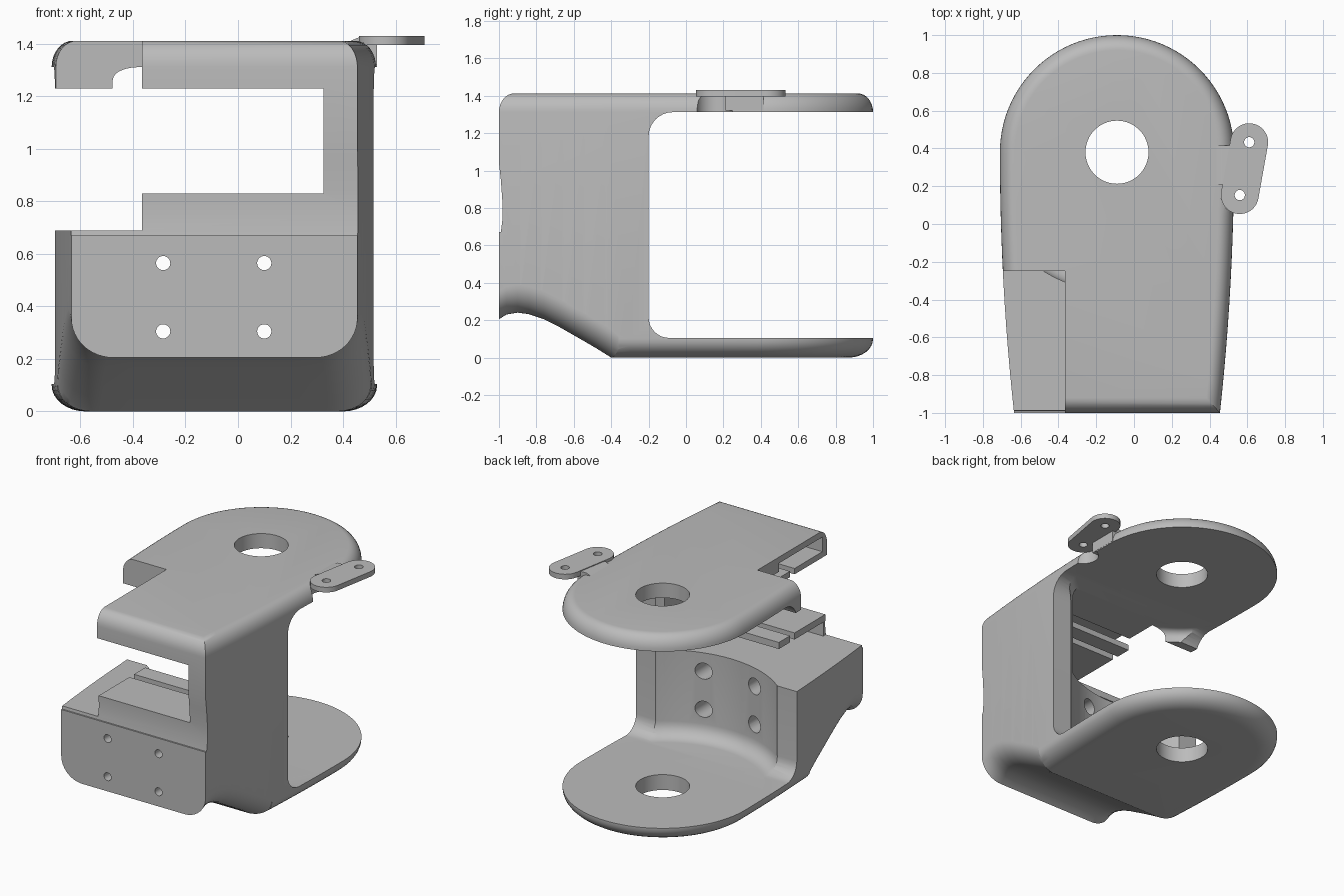
import bpy, bmesh, math
from mathutils import Vector

cube = bpy.data.objects.get("Cube")
if cube:
    bpy.data.objects.remove(cube, do_unlink=True)

CX, CY, R = -0.09, 0.38, 0.62          # hinge axis and rounded end radius

grey = bpy.data.materials.new("matte grey")
grey.use_nodes = True
COL = (0.5, 0.5, 0.5, 1)
grey.diffuse_color = COL
grey.node_tree.nodes["Principled BSDF"].inputs["Base Color"].default_value = COL


def make(name, bm):
    bmesh.ops.recalc_face_normals(bm, faces=bm.faces)
    me = bpy.data.meshes.new(name)
    bm.to_mesh(me)
    bm.free()
    ob = bpy.data.objects.new(name, me)
    bpy.context.collection.objects.link(ob)
    me.materials.append(grey)
    return ob


def loft(name, rings):
    """Closed solid through rings of equal point count."""
    bm = bmesh.new()
    rows = [[bm.verts.new(p) for p in ring] for ring in rings]
    n = len(rows[0])
    for a, b in zip(rows, rows[1:]):
        for i in range(n):
            j = (i + 1) % n
            bm.faces.new((a[i], a[j], b[j], b[i]))
    bm.faces.new(rows[0])
    bm.faces.new(rows[-1])
    return make(name, bm)


def box(name, x0, x1, y0, y1, z0, z1):
    ring = lambda z: [(x0, y0, z), (x1, y0, z), (x1, y1, z), (x0, y1, z)]
    return loft(name, [ring(z0), ring(z1)])


def circle(x, y, r, n=64):
    return [(x + r * math.cos(2 * math.pi * i / n), y + r * math.sin(2 * math.pi * i / n))
            for i in range(n)]


def disc(name, x, y, r, z0, z1):
    return loft(name, [[(px, py, z) for px, py in circle(x, y, r)] for z in (z0, z1)])


def y_cyl(name, x, z, r, y0, y1):
    return loft(name, [[(px, y, pz) for px, pz in circle(x, z, r, 32)] for y in (y0, y1)])


def x_prism(name, yz, x0=-2, x1=2):
    return loft(name, [[(x, y, z) for y, z in yz] for x in (x0, x1)])


def boolean(ob, cutter, op="DIFFERENCE"):
    m = ob.modifiers.new("cut", "BOOLEAN")
    m.operation, m.solver, m.object = op, "EXACT", cutter
    bpy.context.view_layer.objects.active = ob
    bpy.ops.object.modifier_apply(modifier=m.name)
    bpy.data.objects.remove(cutter, do_unlink=True)


def half_width(y):
    return R - 0.075 * ((CY - y) / (CY + 1)) ** 2


def outline(d):
    """Top outline moved inwards by d."""
    pts = [(CX + (R - d) * math.cos(a), CY + (R - d) * math.sin(a))
           for a in (math.pi * i / 48 for i in range(49))]
    ys = [CY + (-1 + d - CY) * i / 12 for i in range(1, 13)]
    pts += [(CX - half_width(y) + d, y) for y in ys]
    pts += [(CX + half_width(y) - d, y) for y in reversed(ys)]
    return pts


# Body: the outline lofted upwards with rounded lower and upper rims
levels = []
for i in range(9):
    a = math.pi / 2 * i / 8
    levels.append((0.13 * (1 - math.sin(a)), 0.1 * (1 - math.cos(a))))
for i in range(9):
    a = math.pi / 2 * i / 8
    levels.append((0.08 * (1 - math.cos(a)), 1.312 + 0.1 * math.sin(a)))
body = loft("bracket_body", [[(x, y, z) for x, y in outline(d)] for d, z in levels])

# Curved slope under the front, with rounded corners
path = [(-1.1, 0.17), (-1.0, 0.205), (-0.96, 0.23), (-0.9, 0.24), (-0.84, 0.232), (-0.76, 0.205),
        (-0.68, 0.165), (-0.58, 0.108), (-0.48, 0.05), (-0.4, 0.0), (-0.36, -0.03)]
rings = []
for y, zb in path:
    w = half_width(y)
    ring = []
    for i in range(-16, 17):
        t = i / 16
        s = math.copysign(min(1, max(0, (abs(t) - 0.25) / 0.75)), t)
        k = math.sin(abs(s) * math.pi / 2)
        x = CX + math.copysign((w - 0.16) * min(1, abs(t) / 0.25) + 0.16 * k, t)
        ring.append((x, y, zb + 0.15 * (1 - math.cos(abs(s) * math.pi / 2))))
    top = ring[-1][2]
    ring += [(CX + 0.9, y, top), (CX + 0.9, y, -0.5), (CX - 0.9, y, -0.5), (CX - 0.9, y, top)]
    rings.append(ring)
boolean(body, loft("slope_cutter", rings))

# Round cavity with filleted floor and ceiling
prof = []
for i in range(7):
    a = math.pi / 2 * i / 6
    prof.append((0.64 + 0.1 * math.sin(a), 0.205 - 0.1 * math.cos(a)))
for i in range(7):
    a = math.pi / 2 * i / 6
    prof.append((0.69 + 0.05 * math.cos(a), 1.262 + 0.05 * math.sin(a)))
boolean(body, loft("cavity_cutter", [[(x, y, z) for x, y in circle(CX, CY, r, 96)]
                                     for r, z in prof]))

# Open rear between the two plates, with rounded inner corners
yz = [(1.5, 0.105), (1.5, 1.312)]
for r, cz, a0 in ((0.13, 1.182, 90), (0.11, 0.215, 180)):
    for i in range(9):
        a = math.radians(a0 + 90 * i / 8)
        yz.append((-0.2 + r + r * math.cos(a), cz + r * math.sin(a)))
boolean(body, x_prism("rear_cutter", yz))

# Shallow recess above the front face
boolean(body, x_prism("front_recess", [(-1.2, 0.67), (-0.99, 0.67), (-0.98, 0.75),
                                       (-0.982, 0.84), (-0.99, 0.95), (-1.002, 1.06), (-1.2, 1.06)]))

# Window, side opening, card slots and the gaps between their shelves
WL, WR = -0.365, 0.325
for b in ((WL - 0.01, WR, -1.2, 0.0, 0.83, 1.23),
          (-1.5, WL, -1.2, 0.0, 0.69, 1.23),
          (-1.5, WL, -1.2, -0.25, 0.69, 1.6),
          (WL - 0.05, WR, -0.96, 0.0, 0.69, 0.785),
          (WL - 0.05, WR, -0.95, -0.48, 1.27, 1.37),
          (WL - 0.05, WR, -0.65, -0.60, 0.75, 0.9),
          (WL - 0.05, WR, -0.48, 0.0, 0.75, 0.9),
          (WL - 0.05, WR, -0.65, -0.60, 1.2, 1.3),
          (WL, WR, -0.49, -0.2, 1.2, 1.312)):
    boolean(body, box("window_cutter", *b))

# Hinge hole through both plates
boolean(body, disc("hinge_cutter", CX, CY, 0.167, -0.5, 2))

# Screw holes, wider on the inside
for x in (-0.285, 0.1):
    for z in (0.305, 0.565):
        boolean(body, y_cyl("screw_cutter", x, z, 0.027, -1.2, 0.0))
        boolean(body, y_cyl("screw_head_cutter", x, z, 0.055, -0.6, 0.0))

# Side tab: two rounded ends joined by straight edges, with a bridge to the plate
A, B = Vector((0.61, 0.433)), Vector((0.56, 0.153))
boolean(body, disc("tab_clearance", B.x, B.y, 0.1, 1.25, 1.6))
base = math.atan2(A.y - B.y, A.x - B.x)
pts = []
for c, start in ((A, base - math.pi / 2), (B, base + math.pi / 2)):
    for i in range(25):
        a = start + math.pi * i / 24
        pts.append((c.x + 0.1 * math.cos(a), c.y + 0.1 * math.sin(a)))
tab = loft("side_tab", [[(x, y, z) for x, y in pts] for z in (1.395, 1.43)])
for c in (A, B):
    boolean(tab, disc("tab_hole", c.x, c.y, 0.027, 1.2, 1.6))
xz = [(0.43, 1.32), (0.53, 1.32), (0.53, 1.425), (0.46, 1.425), (0.43, 1.412)]
bridge = loft("tab_bridge", [[(x, y, z) for x, z in xz] for y in (0.21, 0.415)])

# Smooth shading with sharp edges kept
for ob in (body, tab, bridge):
    bpy.ops.object.select_all(action="DESELECT")
    ob.select_set(True)
    bpy.context.view_layer.objects.active = ob
    bpy.ops.object.shade_smooth_by_angle(angle=math.radians(30))
